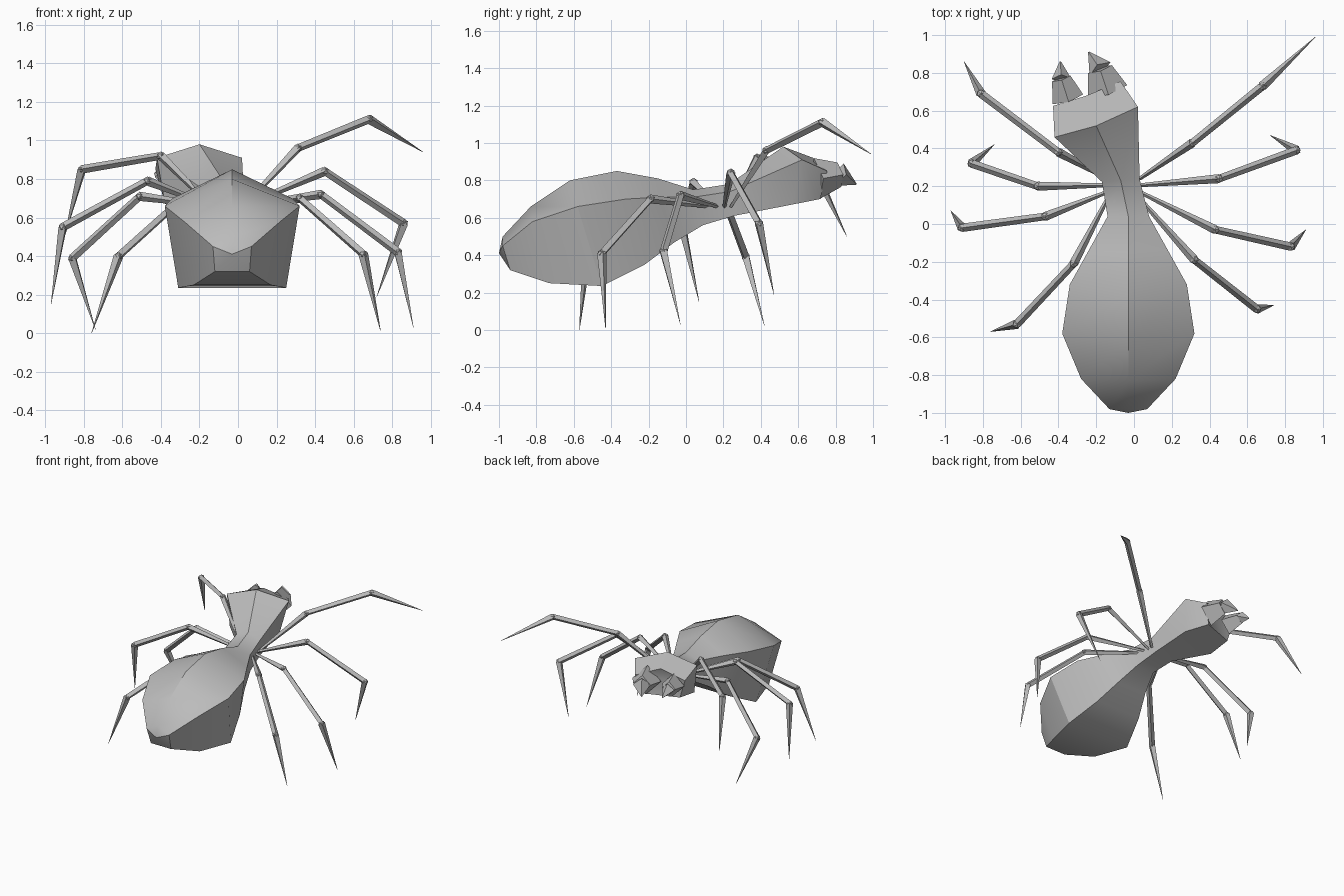
import bpy, bmesh, math
from mathutils import Vector, Matrix

default_cube = bpy.data.objects.get("Cube")
if default_cube:
    bpy.data.objects.remove(default_cube, do_unlink=True)

grey = bpy.data.materials.new("plain grey")
grey.use_nodes = True
tone = (0.5, 0.5, 0.5, 1)
grey.diffuse_color = tone
grey.node_tree.nodes["Principled BSDF"].inputs["Base Color"].default_value = tone


def make_object(name, bm, smooth_angle=None):
    """Turn a bmesh into a grey object, optionally smoothed below an angle."""
    bmesh.ops.recalc_face_normals(bm, faces=bm.faces[:])
    mesh = bpy.data.meshes.new(name)
    bm.to_mesh(mesh)
    bm.free()
    mesh.materials.append(grey)
    obj = bpy.data.objects.new(name, mesh)
    bpy.context.collection.objects.link(obj)
    if smooth_angle:
        bpy.ops.object.select_all(action='DESELECT')
        obj.select_set(True)
        bpy.context.view_layer.objects.active = obj
        bpy.ops.object.shade_smooth_by_angle(angle=math.radians(smooth_angle))
    return obj


def body_section(centre_x, turn, top, side, bottom):
    """Five-sided section: a ridge (y, z), then side and bottom pairs (half width, y, z)."""
    c, s = math.cos(math.radians(turn)), math.sin(math.radians(turn))

    def corner(sign, pair):
        half, y, z = pair
        return Vector((centre_x + sign * half * c, y + sign * half * s, z))

    return [Vector((centre_x, *top)), corner(1, side), corner(1, bottom),
            corner(-1, bottom), corner(-1, side)]


def loft(name, sections, start_tip, end_tip, smooth_angle):
    """Skin the sections and close both ends with a fan to a point."""
    bm = bmesh.new()
    rings = [[bm.verts.new(p) for p in section] for section in sections]
    count = len(rings[0])
    for a, b in zip(rings, rings[1:]):
        for i in range(count):
            j = (i + 1) % count
            bm.faces.new((a[i], a[j], b[j], b[i]))
    for ring, tip in ((rings[0], start_tip), (rings[-1], end_tip)):
        point = bm.verts.new(tip)
        for i in range(count):
            bm.faces.new((ring[i], ring[(i + 1) % count], point))
    return make_object(name, bm, smooth_angle)


def add_strut(bm, start, end, radius_start, radius_end):
    """Four-sided tapered bar between two points, one edge facing up."""
    start, end = Vector(start), Vector(end)
    axis = end - start
    place = (Matrix.Translation((start + end) / 2)
             @ axis.to_track_quat('Z', 'Y').to_matrix().to_4x4())
    bmesh.ops.create_cone(bm, cap_ends=True, segments=4, radius1=radius_start,
                          radius2=radius_end, depth=axis.length, matrix=place)


# Body: abdomen, waist and turned head in one skin
abdomen_x = -0.03
body = [
    body_section(abdomen_x, 0, (-0.98, 0.5), (0.1, -0.98, 0.45), (0.09, -0.94, 0.32)),
    body_section(abdomen_x, 0, (-0.83, 0.66), (0.25, -0.82, 0.58), (0.2, -0.73, 0.25)),
    body_section(abdomen_x, 0, (-0.62, 0.8), (0.35, -0.58, 0.66), (0.28, -0.45, 0.235)),
    body_section(abdomen_x, 0, (-0.37, 0.85), (0.31, -0.32, 0.7), (0.2, -0.22, 0.35)),
    body_section(abdomen_x, 0, (-0.15, 0.81), (0.21, -0.14, 0.71), (0.13, -0.06, 0.47)),
    body_section(abdomen_x, 0, (0.04, 0.75), (0.11, 0.04, 0.71), (0.08, 0.09, 0.56)),
    body_section(-0.07, 4, (0.23, 0.78), (0.1, 0.23, 0.74), (0.09, 0.25, 0.61)),
    body_section(-0.2, 20, (0.52, 0.98), (0.235, 0.54, 0.91), (0.19, 0.5, 0.67)),
    body_section(-0.25, 20, (0.68, 0.92), (0.19, 0.69, 0.85), (0.14, 0.67, 0.7)),
]
loft("body", body, (abdomen_x, -1, 0.41), (-0.25, 0.64, 0.82), 30)

# Fangs: short tapered prongs either side of the mouth
fangs = {
    "right_fang": ((-0.35, 0.66, 0.81), (-0.385, 0.77, 0.83), (-0.39, 0.86, 0.79), 0.085),
    "left_fang": ((-0.14, 0.7, 0.81), (-0.18, 0.82, 0.83), (-0.24, 0.91, 0.78), 0.11),
}
for name, (base, middle, tip, width) in fangs.items():
    bm = bmesh.new()
    add_strut(bm, base, middle, width, width * 0.6)
    add_strut(bm, middle, tip, width * 0.6, 0.004)
    make_object(name, bm)

# Legs: knee, ankle and toe of each, front-most by the head first
leg_joints = {
    "left": [
        ((0.31, 0.43, 0.96), (0.68, 0.73, 1.11), (0.96, 0.99, 0.94)),
        ((0.45, 0.24, 0.84), (0.86, 0.39, 0.57), (0.72, 0.47, 0.19)),
        ((0.43, -0.03, 0.72), (0.83, -0.12, 0.42), (0.91, -0.03, 0.03)),
        ((0.32, -0.19, 0.7), (0.65, -0.45, 0.41), (0.74, -0.43, 0.01)),
    ],
    "right": [
        ((-0.4, 0.38, 0.92), (-0.81, 0.69, 0.85), (-0.9, 0.86, 0.5)),
        ((-0.51, 0.2, 0.71), (-0.86, 0.32, 0.39), (-0.74, 0.42, 0.02)),
        ((-0.47, 0.04, 0.79), (-0.91, -0.02, 0.55), (-0.97, 0.07, 0.15)),
        ((-0.32, -0.21, 0.67), (-0.62, -0.53, 0.4), (-0.76, -0.57, 0.0)),
    ],
}
leg_names = ("head_end", "upper_middle", "lower_middle", "abdomen_end")
for side, legs in leg_joints.items():
    root_x = 0.03 if side == "left" else -0.14
    for i, (knee, ankle, toe) in enumerate(legs):
        bm = bmesh.new()
        root = (root_x, 0.24 - 0.035 * i, 0.66)
        add_strut(bm, root, knee, 0.01, 0.024)
        add_strut(bm, knee, ankle, 0.02, 0.022)
        add_strut(bm, ankle, toe, 0.026, 0.001)
        # Small knuckles fill the bends
        for joint in (knee, ankle):
            bmesh.ops.create_icosphere(bm, subdivisions=1, radius=0.024,
                                       matrix=Matrix.Translation(joint))
        make_object(f"{side}_{leg_names[i]}_leg", bm)
